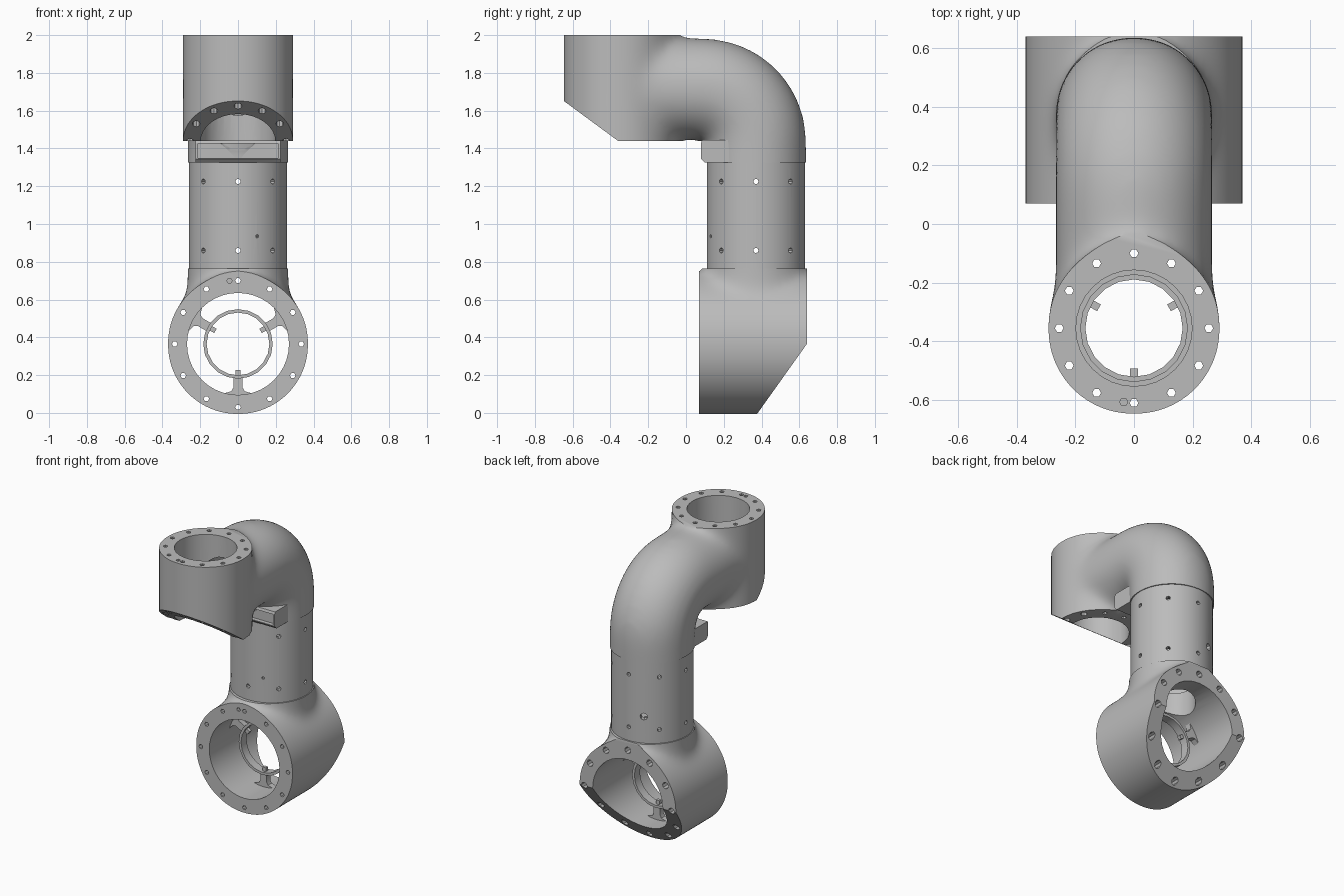
import bpy, bmesh, math
from mathutils import Matrix, Vector

if "Cube" in bpy.data.objects:
    bpy.data.objects.remove(bpy.data.objects["Cube"])

grey = bpy.data.materials.new("satin grey")
grey.diffuse_color = (0.5, 0.5, 0.5, 1)
grey.use_nodes = True
grey.node_tree.nodes["Principled BSDF"].inputs["Base Color"].default_value = grey.diffuse_color
YZ = Matrix(((0, 0, 1, 0), (1, 0, 0, 0), (0, 1, 0, 0), (0, 0, 0, 1)))  # local (a,b,c) -> (c,a,b)


def sweep(bm, path, r, n=32, x=0, mat=Matrix()):
    """Closed round bar along a path of (y, z) points."""
    rings = []
    for i, p in enumerate(path):
        a, b = path[max(i - 1, 0)], path[min(i + 1, len(path) - 1)]
        t = Vector((0, b[0] - a[0], b[1] - a[1])).normalized()
        nrm = Vector((0, -t.z, t.y))
        c = Vector((x, p[0], p[1]))
        rings.append([bm.verts.new(mat @ (c + r * (math.cos(k * math.tau / n) * Vector((1, 0, 0))
                     + math.sin(k * math.tau / n) * nrm))) for k in range(n)])
    for A, B in zip(rings, rings[1:]):
        for k in range(n):
            bm.faces.new((A[k], A[(k + 1) % n], B[(k + 1) % n], B[k]))
    bm.faces.new(rings[0])
    bm.faces.new(rings[-1])


def prism(bm, pts, c0, c1, mat=Matrix()):
    """Extruded flat polygon."""
    A, B = ([bm.verts.new(mat @ Vector((u, v, c))) for u, v in pts] for c in (c0, c1))
    bm.faces.new(A)
    bm.faces.new(B)
    for k in range(len(pts)):
        j = (k + 1) % len(pts)
        bm.faces.new((A[k], A[j], B[j], B[k]))


def annulus(bm, r0, r1, z0, z1, n, mat=Matrix()):
    rings = [[bm.verts.new(mat @ Vector((r * math.cos(k * math.tau / n), r * math.sin(k * math.tau / n), z)))
              for k in range(n)] for r, z in ((r0, z0), (r1, z0), (r1, z1), (r0, z1))]
    for i in range(4):
        A, B = rings[i], rings[(i + 1) % 4]
        for k in range(n):
            bm.faces.new((A[k], A[(k + 1) % n], B[(k + 1) % n], B[k]))


def make(name, bm):
    bmesh.ops.recalc_face_normals(bm, faces=bm.faces[:])
    me = bpy.data.meshes.new(name)
    bm.to_mesh(me)
    bm.free()
    me.materials.append(grey)
    ob = bpy.data.objects.new(name, me)
    bpy.context.collection.objects.link(ob)
    return ob


def apply(ob, kind, **props):
    m = ob.modifiers.new(kind, kind)
    for k, v in props.items():
        setattr(m, k, v)
    bpy.context.view_layer.objects.active = ob
    bpy.ops.object.modifier_apply(modifier=m.name)


def cut(ob, bm, op='DIFFERENCE'):
    c = make("cutter", bm)
    c.hide_render = True
    apply(ob, 'BOOLEAN', object=c, operation=op, solver='EXACT')
    bpy.data.objects.remove(c)


def smooth(ob):
    bpy.ops.object.select_all(action='DESELECT')
    ob.select_set(True)
    bpy.context.view_layer.objects.active = ob
    bpy.ops.object.shade_smooth_by_angle(angle=math.radians(35))


def blended(name, bm, keep):
    """Fuse overlapping bars with soft fillets, then trim to a side profile."""
    ob = make(name, bm)
    apply(ob, 'REMESH', mode='VOXEL', voxel_size=0.02)
    apply(ob, 'SMOOTH', factor=0.5, iterations=55)
    k = bmesh.new()
    prism(k, keep, -1, 1, YZ)
    cut(ob, k, 'INTERSECT')
    return ob


# centre line of the arm: up the tube, round the elbow, forward to the upper joint
def centre_line(z0, y1):
    return [(0.37, z0)] + [(0.09 + 0.28 * math.cos(a), 1.435 + 0.28 * math.sin(a))
                           for a in (math.radians(5 * i) for i in range(19))] + [(y1, 1.715)]


bolt_angles = [math.radians(30 * k) for k in range(12)]

# lower joint housing
bm = bmesh.new()
sweep(bm, [(-0.3, 0.365), (1.0, 0.365)], 0.374, 64)
sweep(bm, [(0.37, 0.365), (0.37, 1.2)], 0.27, 64)
lower = blended("lower_housing", bm, [(0.07, -0.1), (0.309, -0.1), (0.64, 0.365), (0.64, 0.765), (0.07, 0.765)])
bm = bmesh.new()
sweep(bm, [(-0.2, 0.365), (0.9, 0.365)], 0.27, 40)
cut(lower, bm)
bm = bmesh.new()
sweep(bm, [(0.37, 0.4), (0.37, 0.9)], 0.15, 24)
cut(lower, bm)
holes, bores = bmesh.new(), bmesh.new()
for a in bolt_angles:
    x, z = 0.335 * math.cos(a), 0.365 + 0.335 * math.sin(a)
    back = 0.64 - max(0, 0.365 - z) * 0.712
    sweep(holes, [(-0.1, z), (0.9, z)], 0.015, 6, x)
    sweep(bores, [(back - 0.05, z), (0.9, z)], 0.023, 8, x)
sweep(holes, [(0, 0.70), (0.12, 0.70)], 0.014, 6, -0.045)
cut(lower, holes)
cut(lower, bores)

# upper elbow housing
bm = bmesh.new()
sweep(bm, centre_line(0.95, -0.355), 0.27, 64)
sweep(bm, [(-0.355, 1.15), (-0.355, 2.3)], 0.296, 64)
upper = blended("upper_elbow", bm, [(-0.713, 1.7), (-0.36, 1.44), (0.1, 1.44), (0.1, 1.325),
                                    (0.9, 1.325), (0.9, 2.0), (-0.713, 2.0)])
bm = bmesh.new()
sweep(bm, [(-0.355, 1.2), (-0.355, 2.2)], 0.198, 32)
cut(upper, bm)
bm = bmesh.new()
sweep(bm, centre_line(1.2, -0.355), 0.14, 24)
cut(upper, bm)
holes, bores = bmesh.new(), bmesh.new()
for a in bolt_angles:
    x, y = 0.255 * math.cos(a), -0.355 + 0.255 * math.sin(a)
    under = 1.44 + max(0, -0.36 - y) * 0.737
    sweep(holes, [(y, 1.2), (y, 2.2)], 0.015, 6, x)
    if y < -0.2:
        sweep(bores, [(y, 1.2), (y, under + 0.04)], 0.021, 8, x)
sweep(holes, [(-0.607, 1.95), (-0.607, 2.1)], 0.014, 6, -0.035)
cut(upper, holes)
cut(upper, bores)

# straight tube with radial screw holes
bm = bmesh.new()
annulus(bm, 0.225, 0.26, 0.76, 1.327, 64, Matrix.Translation((0, 0.37, 0)))
tube = make("middle_tube", bm)
bm = bmesh.new()


def radial_hole(deg, z, r):
    m = Matrix.Translation((0, 0.37, 0)) @ Matrix.Rotation(math.radians(deg), 4, 'Z')
    sweep(bm, [(0.18, z), (0.32, z)], r, 8, 0, m)


for k in range(8):
    for z in (0.86, 1.225):
        radial_hole(45 * k, z, 0.014)
radial_hole(203, 0.935, 0.009)
radial_hole(23, 0.95, 0.024)
cut(tube, bm)

# recessed block under the elbow
bm = bmesh.new()
prism(bm, [(0.085, 1.445), (0.08, 1.43), (0.08, 1.345), (0.1, 1.325), (0.25, 1.325), (0.25, 1.445)], -0.226, 0.226, YZ)
block = make("elbow_block", bm)
bm = bmesh.new()
prism(bm, [(0.0, 1.345), (0.105, 1.35), (0.105, 1.425), (0.0, 1.432)], -0.212, 0.212, YZ)
cut(block, bm)


# bearing rings with three lugs, and spokes in the lower joint
def bearing(name, mat, half, wall, spokes):
    bm = bmesh.new()
    annulus(bm, 0.166, 0.184, -half, half, 20, mat)
    for deg in (30, 150, 270):
        m = mat @ Matrix.Rotation(math.radians(deg), 4, 'Z')
        prism(bm, [(0.138, -0.013), (0.17, -0.013), (0.17, 0.013), (0.138, 0.013)], -0.012, 0.012, m)
        if spokes:
            side = [(0.178, 0.024), (0.23, 0.024), (0.25, 0.035), (0.262, 0.075), (wall, 0.075)]
            prism(bm, side + [(u, -v) for u, v in reversed(side)], -0.02, 0.02, m)
        else:
            prism(bm, [(0.18, -0.03), (wall, -0.03), (wall, 0.03), (0.18, 0.03)], -0.02, 0.02, m)
    return make(name, bm)


rings = [bearing("lower_bearing_ring", Matrix.Translation((0, 0.3, 0.365)) @ Matrix.Rotation(math.pi / 2, 4, 'X'),
                 0.03, 0.273, True),
         bearing("upper_bearing_ring", Matrix.Translation((0, -0.355, 1.72)), 0.03, 0.2, False)]
bm = bmesh.new()
annulus(bm, 0.18, 0.2, -0.015, 0.015, 32, Matrix.Translation((0, -0.355, 1.72)))
rings.append(make("upper_bearing_seat", bm))

for ob in [lower, upper, tube] + rings:
    smooth(ob)
